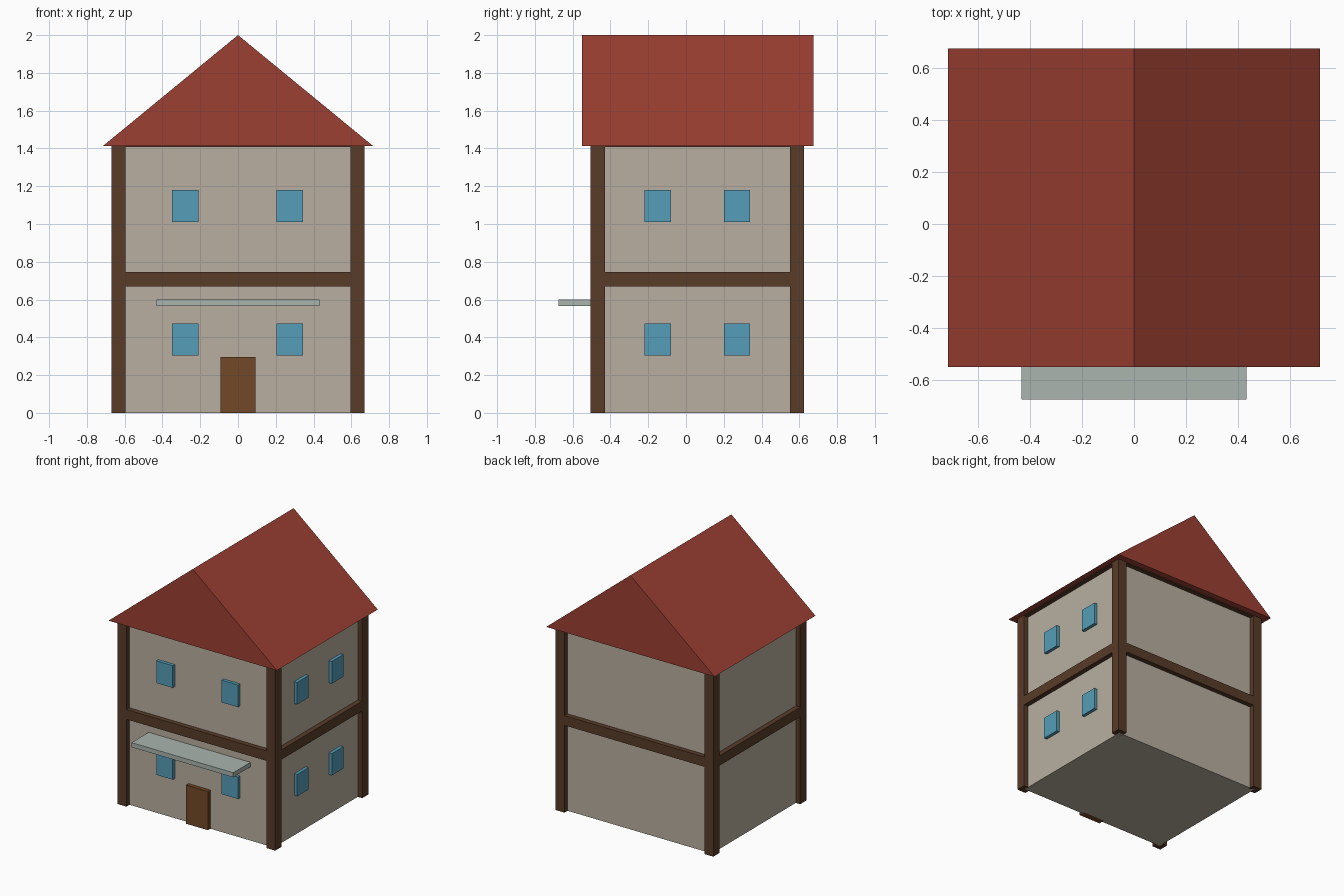
import bpy, bmesh

if "Cube" in bpy.data.objects:
    bpy.data.objects.remove(bpy.data.objects["Cube"])

def mat(name, r, g, b):
    m = bpy.data.materials.new(name)
    m.diffuse_color = (r, g, b, 1)
    m.use_nodes = True
    m.node_tree.nodes["Principled BSDF"].inputs["Base Color"].default_value = m.diffuse_color
    return m

WALL = mat("plaster", 0.48, 0.43, 0.35)
WOOD = mat("timber", 0.10, 0.045, 0.022)
ROOF = mat("roof_red", 0.33, 0.05, 0.032)
GLASS = mat("window_blue", 0.09, 0.34, 0.48)
DOOR = mat("door_brown", 0.17, 0.065, 0.02)
CANOPY = mat("canopy_grey", 0.40, 0.46, 0.42)

def finish(name, bm, material):
    bmesh.ops.recalc_face_normals(bm, faces=bm.faces)
    me = bpy.data.meshes.new(name)
    bm.to_mesh(me)
    bm.free()
    me.materials.append(material)
    ob = bpy.data.objects.new(name, me)
    bpy.context.collection.objects.link(ob)
    return ob

def box(name, x, y, z, material):
    """Box from (min, max) ranges on each axis."""
    bm = bmesh.new()
    bmesh.ops.create_cube(bm, size=1)
    for v in bm.verts:
        v.co = [r[0] + (c + 0.5) * (r[1] - r[0]) for c, r in zip(v.co, (x, y, z))]
    return finish(name, bm, material)

X, Y0, Y1, EAVE, H = 0.632, -0.467, 0.588, 1.413, 0.0375

# House body
box("walls", (-X, X), (Y0, Y1), (0, EAVE), WALL)

# Corner posts, centred on the wall corners
for sx, side in ((-X, "left"), (X, "right")):
    for sy, end in ((Y0, "front"), (Y1, "back")):
        box(f"post_{end}_{side}", (sx - H, sx + H), (sy - H, sy + H), (0, EAVE), WOOD)

# Beams between the posts: one at mid height, one tucked under the eaves
for level, z in (("middle", (0.67, 0.745)), ("eave", (1.408, 1.435))):
    for sy, end in ((Y0, "front"), (Y1, "back")):
        box(f"beam_{level}_{end}", (-X + H, X - H), (sy - H, sy + H), z, WOOD)
    for sx, side in ((-X, "left"), (X, "right")):
        box(f"beam_{level}_{side}", (sx - H, sx + H), (Y0 + H, Y1 - H), z, WOOD)

# Gable roof: triangular profile extruded front to back
bm = bmesh.new()
tri = bm.faces.new([bm.verts.new(p) for p in
                    ((-0.715, -0.55, EAVE), (0.715, -0.55, EAVE), (0, -0.55, 2))])
ext = bmesh.ops.extrude_face_region(bm, geom=[tri])["geom"]
bmesh.ops.translate(bm, vec=(0, 1.225, 0),
                    verts=[g for g in ext if isinstance(g, bmesh.types.BMVert)])
if not tri.is_valid or len(bm.faces) < 5:
    bm.faces.new([v for v in bm.verts if v.co.y < 0])
finish("roof", bm, ROOF)

# Windows on the front and right walls, two storeys
for floor, z in (("lower", (0.305, 0.473)), ("upper", (1.01, 1.18))):
    for i, a in enumerate((-0.35, 0.205)):
        box(f"window_front_{floor}_{i}", (a, a + 0.14), (Y0 - 0.025, Y0 + 0.02), z, GLASS)
    for i, a in enumerate((-0.22, 0.2)):
        box(f"window_right_{floor}_{i}", (X - 0.02, X + 0.025), (a, a + 0.14), z, GLASS)

# Front door and the canopy above it
box("door", (-0.093, 0.093), (Y0 - 0.03, Y0 + 0.02), (0, 0.297), DOOR)
box("canopy", (-0.432, 0.432), (-0.675, Y0), (0.565, 0.6), CANOPY)
